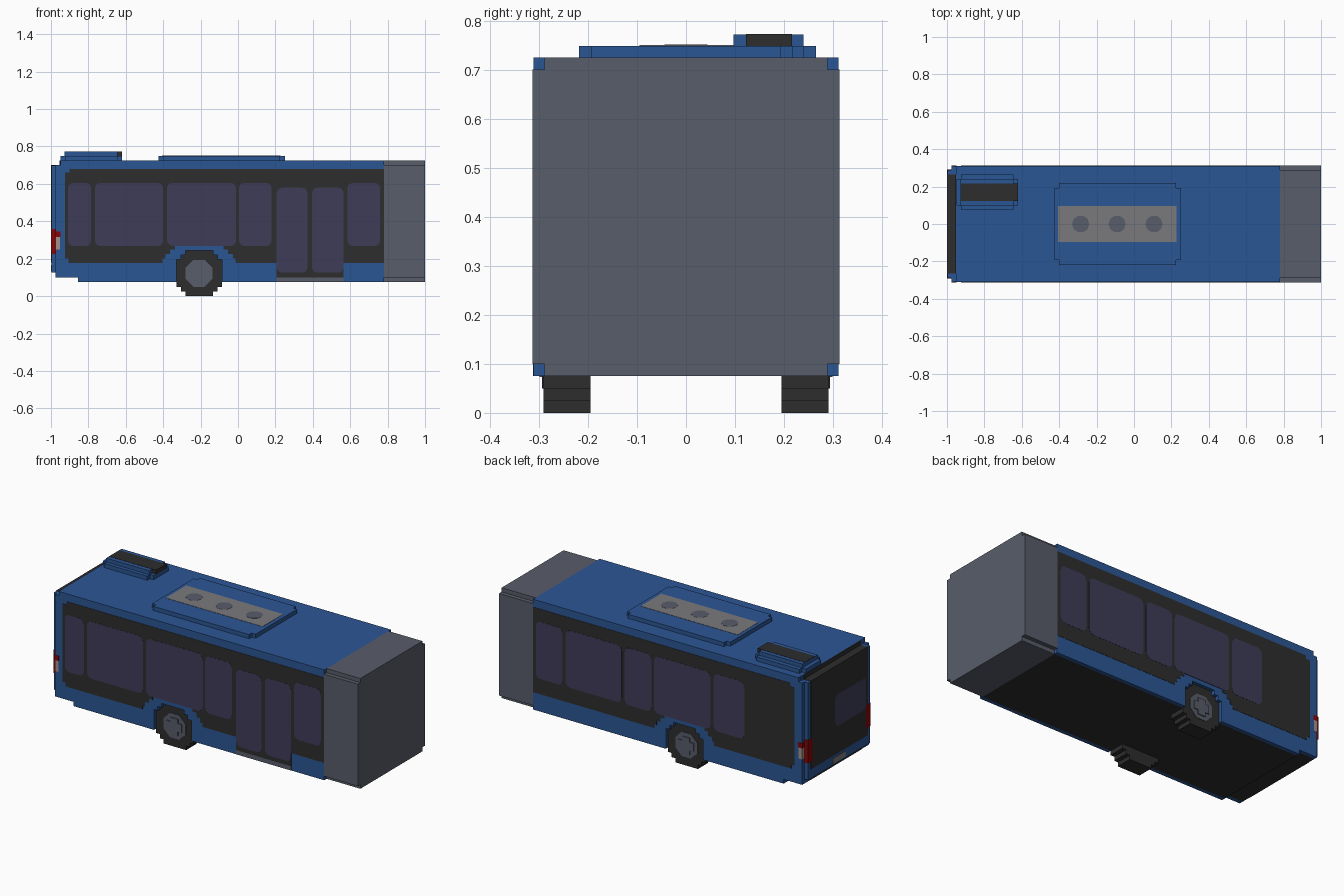
import bpy, bmesh, math

if "Cube" in bpy.data.objects:
    bpy.data.objects.remove(bpy.data.objects["Cube"])

V = 0.0244           # step size of the blocky style
WX = -0.208          # wheel centre along the length


def make_mat(name, rgb):
    lin = [(c / 255 / 12.92 if c < 11 else ((c / 255 + 0.055) / 1.055) ** 2.4) for c in rgb] + [1.0]
    m = bpy.data.materials.new(name)
    m.use_nodes = True
    m.diffuse_color = lin
    bsdf = next(n for n in m.node_tree.nodes if n.type == 'BSDF_PRINCIPLED')
    bsdf.inputs["Base Color"].default_value = lin
    bsdf.inputs["Roughness"].default_value = 0.8
    return m


BLUE = make_mat("body blue", (43, 86, 148))
BLACK = make_mat("trim black", (45, 45, 45))
GREY = make_mat("bellows grey", (88, 93, 106))
GLASS = make_mat("window violet", (62, 60, 88))
VENT = make_mat("vent grey", (122, 121, 124))
RED = make_mat("light red", (135, 5, 5))
PALE = make_mat("marker pale", (165, 145, 140))


def prism(name, pts, axis, lo, hi, mat, under=None):
    """Extrude a 2D outline along an axis; 'under' colours downward faces."""
    place = {'x': lambda a, b, t: (t, a, b), 'y': lambda a, b, t: (a, t, b),
             'z': lambda a, b, t: (a, b, t)}[axis]
    bm = bmesh.new()
    rings = [[bm.verts.new(place(a, b, t)) for a, b in pts] for t in (lo, hi)]
    bm.faces.new(rings[0])
    bm.faces.new(rings[1])
    n = len(pts)
    for i in range(n):
        j = (i + 1) % n
        bm.faces.new((rings[0][i], rings[0][j], rings[1][j], rings[1][i]))
    bmesh.ops.recalc_face_normals(bm, faces=bm.faces)
    me = bpy.data.meshes.new(name)
    me.materials.append(mat)
    if under:
        me.materials.append(under)
        for f in bm.faces:
            f.normal_update()
            f.material_index = int(f.normal.z < -0.5)
    bm.to_mesh(me)
    bm.free()
    ob = bpy.data.objects.new(name, me)
    bpy.context.collection.objects.link(ob)
    return ob


def rect(a0, a1, b0, b1):
    return [(a0, b0), (a1, b0), (a1, b1), (a0, b1)]


def notched(a0, a1, b0, b1, s=V):
    """Rectangle with a square step cut from each corner."""
    return [(a0 + s, b0), (a1 - s, b0), (a1 - s, b0 + s), (a1, b0 + s),
            (a1, b1 - s), (a1 - s, b1 - s), (a1 - s, b1), (a0 + s, b1),
            (a0 + s, b1 - s), (a0, b1 - s), (a0, b0 + s), (a0 + s, b0 + s)]


def rounded(a0, a1, b0, b1, r=0.03):
    pts = []
    for cx, cy, start in ((a1 - r, b1 - r, 0), (a0 + r, b1 - r, 90),
                          (a0 + r, b0 + r, 180), (a1 - r, b0 + r, 270)):
        for k in range(4):
            t = math.radians(start + 30 * k)
            pts.append((cx + r * math.cos(t), cy + r * math.sin(t)))
    return pts


def arch(steps):
    """Stepped opening, left to right, from (half width, start height) pairs and a top."""
    left = []
    for (w, z0), (_, z1) in zip(steps, steps[1:]):
        left += [(WX - w, z0), (WX - w, z1)]
    return left + [(2 * WX - x, z) for x, z in reversed(left)]


def sided(name, pts, s, y0, y1, mat):
    side = "left" if s > 0 else "right"
    return prism(side + "_" + name, pts, 'y', s * y0, s * y1, mat)


# Body core, with stepped tail and dark underside
prism("body_core", [(-0.998, .125), (-0.998, .698), (-.952, .698), (-.952, .725), (.78, .725),
                    (.78, .075), (-.855, .075), (-.855, .1), (-.975, .1), (-.975, .125)],
      'y', -.289, .289, BLUE, under=BLACK)

# Connecting bellows
prism("bellows", notched(-.313, .313, .075, .725), 'x', .78, 1.0, GREY)

# Side shells, trim bands, glazing and wheels
shell = ([(-.975, .1), (-.855, .1), (-.855, .075)]
         + arch([(5 * V, .075), (5 * V, 8 * V), (4 * V, 8 * V), (4 * V, 9 * V), (3 * V, 9 * V), (3 * V, 10 * V)][::1])
         + [(.78, .075), (.78, .725), (-.95, .725), (-.95, .70), (-.975, .70)])
band_arch = arch([(.195, .178), (.18, .20), (.155, .225), (.13, .25), (.105, .275), (0.105, .295)])
band_top = [(.78, .178), (.78, .68), (-.90, .68), (-.90, .66), (-.925, .66), (-.925, .20), (-.905, .20), (-.905, .178)]
doorway = [(.205, .178), (.205, .1), (.565, .1), (.565, .178)]
windows = {
    -1: [(-.91, -.785), (-.765, -.40), (-.38, -.01), (.005, .18), (.585, .76)],
    1: [(-.60, -.40), (-.38, -.01), (.005, .18), (.2, .565), (.585, .76)],
}
tyre = arch([(3 * V, 0), (4 * V, V), (5 * V, 2 * V), (5 * V, 8 * V),
             (4 * V, 8 * V), (4 * V, 9 * V), (3 * V, 9 * V), (3 * V, 10 * V)])
HZ = 5 * V
for s in (-1, 1):
    sided("side_shell", shell, s, .288, .311, BLUE)
    sided("window_band", band_arch + (doorway if s < 0 else []) + band_top, s, .310, .3125, BLACK)
    for i, (a, b) in enumerate(windows[s]):
        sided(f"window_{i + 1}", rounded(a, b, .268, .605), s, .311, .3135, GLASS)
    # Wheel with octagonal hub and raised cross
    sided("tyre", tyre, s, .195, .2905, BLACK)
    sided("hub", [(WX + .078 * math.cos(math.radians(22.5 + 45 * k)),
                   HZ + .078 * math.sin(math.radians(22.5 + 45 * k))) for k in range(8)],
          s, .288, .2935, GREY)
    sided("hub_cross", notched(WX - 2 * V, WX + 2 * V, HZ - 2 * V, HZ + 2 * V), s, .288, .299, GREY)
    # Tail light wrapping round the corner, with side marker
    y0, y1 = sorted((s * .25, s * .2915))
    prism("tail_light", rect(y0, y1, .225, .36), 'x', -1.0, -.974, RED)
    sided("tail_light_edge", rect(-.977, -.95, .315, .345), s, .289, .3125, RED)
    sided("side_marker", rect(-.976, -.953, .25, .315), s, .289, .3125, PALE)

# Double door and step on the right side
for i, (a, b) in enumerate(((.207, .372), (.395, .565))):
    sided(f"door_{i + 1}", rounded(a, b, .125, .58), -1, .311, .3135, GLASS)
sided("door_step", rect(.205, .565, .075, .1), -1, .29, .3125, GREY)

# Rear panel, its top ledge, window and bumper
prism("rear_panel", rect(-.265, .265, .18, .70), 'x', -.9995, -.995, BLACK)
prism("rear_ledge", [(-.9995, .695), (-.9995, .70), (-.954, .70), (-.954, .725), (-.95, .725), (-.95, .695)],
      'y', -.265, .265, BLACK)
prism("rear_window", rounded(-.25, .04, .34, .53), 'x', -1.0, -.996, GLASS)
prism("rear_bumper", rect(-.24, .24, .1, .125), 'x', -.977, -.97, BLACK)
prism("rear_plate", rect(-.06, .06, .132, .165), 'x', -1.0, -.996, VENT)

# Roof cooling unit with three fans
prism("roof_unit", notched(-.425, .25, -.218, .218), 'z', .72, .749, BLUE)
prism("roof_vent", rect(-.405, .227, -.095, .097), 'z', .745, .7505, VENT)
for i, x in enumerate((-.285, -.09, .107)):
    prism(f"roof_fan_{i + 1}", [(x + .046 * math.cos(k * math.pi / 5), .046 * math.sin(k * math.pi / 5))
                                for k in range(10)], 'z', .748, .7515, GREY)

# Rear roof box in two tiers with dark grille
prism("roof_box_lower", notched(-.95, -.62, .075, .265), 'z', .72, .749, BLUE)
prism("roof_box_upper", rect(-.927, -.645, .097, .24), 'z', .745, .772, BLUE)
prism("roof_box_grille", rect(-.925, -.619, .122, .216), 'z', .748, .7735, BLACK)
